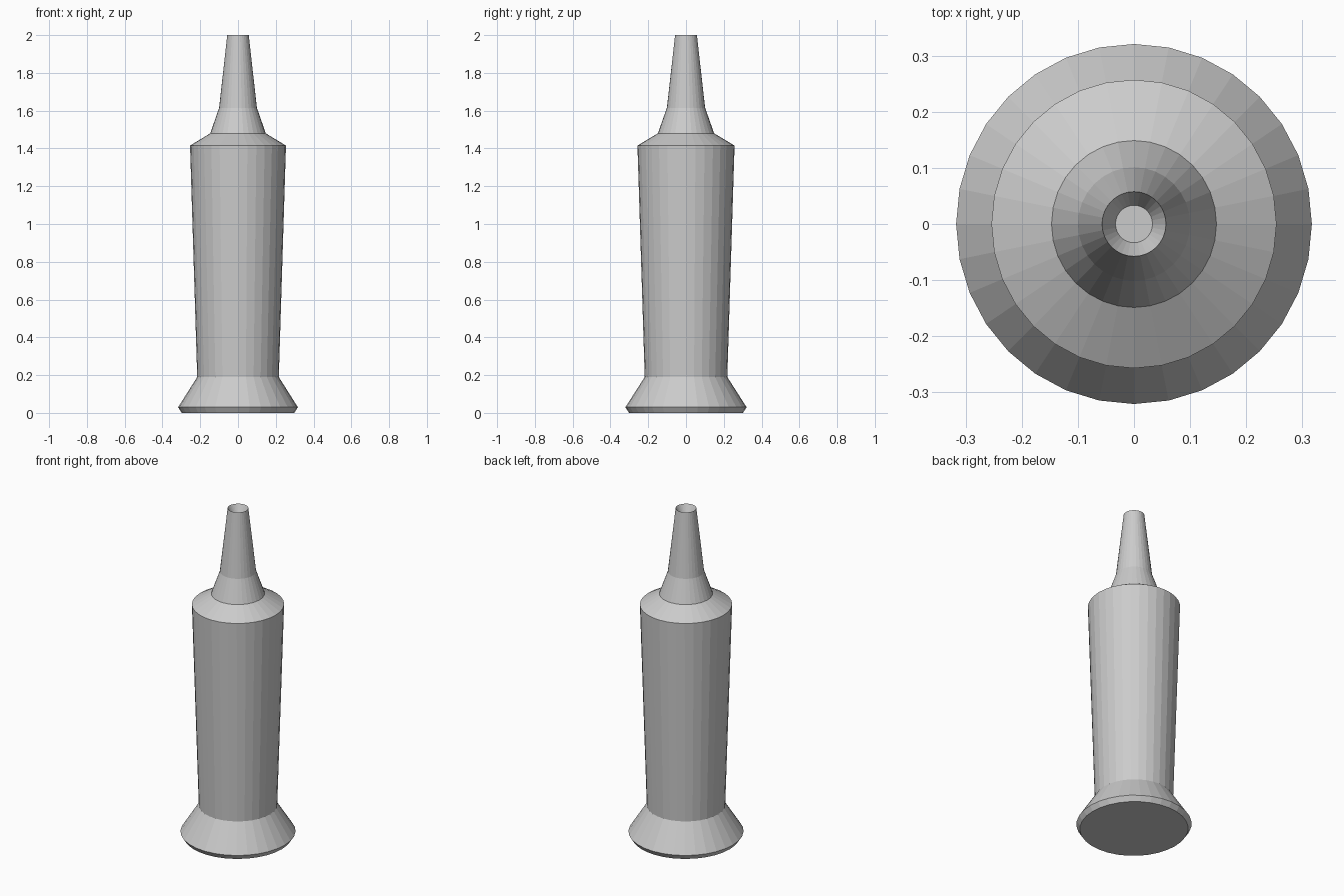
import bpy, bmesh
from math import sin, cos, tau

if "Cube" in bpy.data.objects:
    bpy.data.objects.remove(bpy.data.objects["Cube"])

SIDES = 32
Y_STRETCH = 1.012  # body is very slightly wider front to back

# (radius, height) from the base, up the outside, then down into the nozzle opening
PROFILE = [
    (0.298, 0.0), (0.317, 0.03),      # bevelled foot
    (0.216, 0.19), (0.254, 1.415),    # flared foot and tapered barrel
    (0.147, 1.48),                    # shoulder
    (0.10, 1.615), (0.057, 2.0),      # nozzle
    (0.033, 1.95),                    # opening in the tip
]


def lathe(name, profile):
    bm = bmesh.new()
    rings = [[bm.verts.new((r * cos(tau * i / SIDES),
                            r * sin(tau * i / SIDES) * Y_STRETCH, z))
              for i in range(SIDES)] for r, z in profile]
    for a, b in zip(rings, rings[1:]):
        for i in range(SIDES):
            j = (i + 1) % SIDES
            bm.faces.new((a[i], a[j], b[j], b[i]))
    bm.faces.new(rings[0][::-1])  # underside
    bm.faces.new(rings[-1])       # floor of the opening
    mesh = bpy.data.meshes.new(name)
    bm.to_mesh(mesh)
    bm.free()
    obj = bpy.data.objects.new(name, mesh)
    bpy.context.collection.objects.link(obj)
    return obj


lathe("nozzle_bottle", PROFILE)
